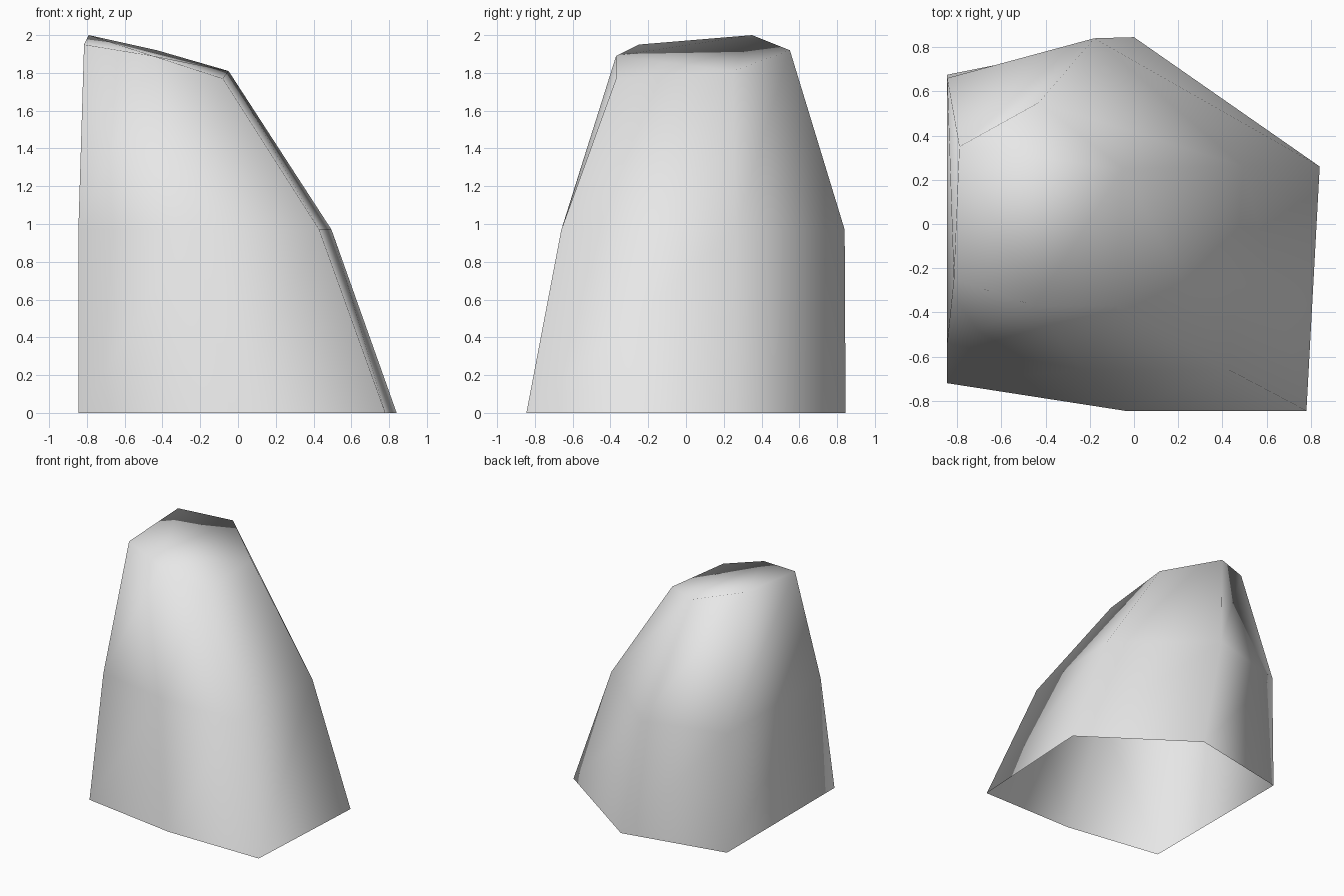
import bpy
import bmesh

cube = bpy.data.objects.get("Cube")
if cube:
    bpy.data.objects.remove(cube, do_unlink=True)

# Plain grey stone
stone = bpy.data.materials.new("grey_stone")
stone.use_nodes = True
grey = (0.8, 0.8, 0.8, 1.0)
stone.diffuse_color = grey
bsdf = next(n for n in stone.node_tree.nodes if n.type == 'BSDF_PRINCIPLED')
bsdf.inputs["Base Color"].default_value = grey

# Six-sided cross-sections, counter-clockwise from the front right-hand corner
base = [(-0.845, -0.72, 0), (-0.04, -0.845, 0), (0.78, -0.845, 0),
        (0.84, 0.26, 0), (0, 0.845, 0), (-0.845, 0.675, 0)]
waist = [(-0.845, -0.54, 0.97), (-0.23, -0.66, 0.97), (0.43, -0.66, 0.97),
         (0.495, 0.26, 0.97), (-0.18, 0.84, 0.97), (-0.845, 0.66, 0.97)]
crown = [(-0.815, -0.25, 1.95), (-0.45, -0.37, 1.89), (-0.08, -0.37, 1.77),
         (-0.05, 0.25, 1.81), (-0.43, 0.55, 1.92), (-0.79, 0.35, 2.0)]

# Rock: walls bridged between the sections, closed crown, open underside
bm = bmesh.new()
rings = [[bm.verts.new(p) for p in ring] for ring in (base, waist, crown)]
for low, high in zip(rings, rings[1:]):
    for i in range(len(low)):
        j = (i + 1) % len(low)
        bm.faces.new((low[i], low[j], high[j], high[i]))
bm.faces.new(rings[-1])
for face in bm.faces:
    face.smooth = True

mesh = bpy.data.meshes.new("rock")
bm.to_mesh(mesh)
bm.free()
mesh.materials.append(stone)
rock = bpy.data.objects.new("rock", mesh)
bpy.context.collection.objects.link(rock)
